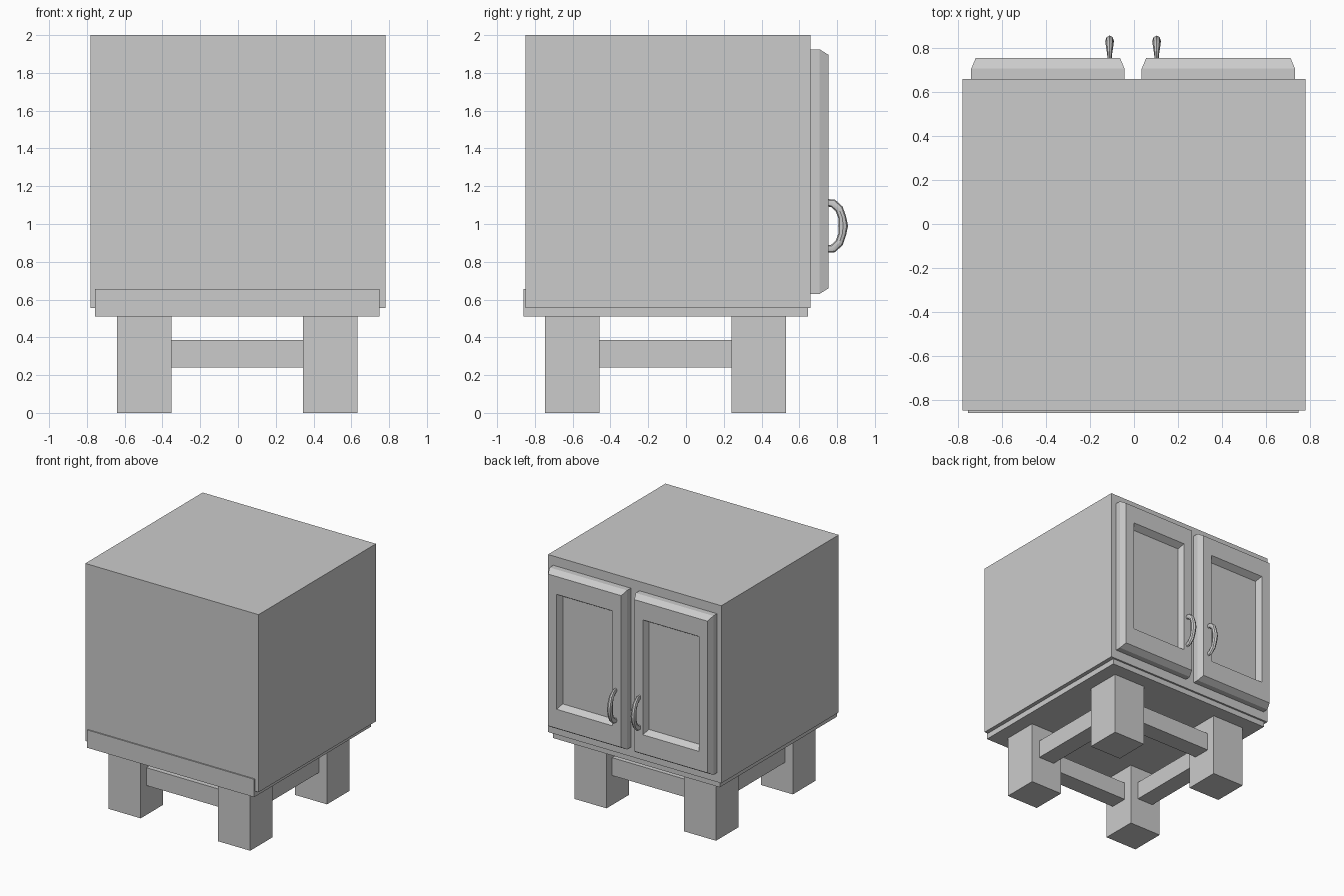
import bpy, bmesh, math
from mathutils import Vector

cube = bpy.data.objects.get("Cube")
if cube:
    bpy.data.objects.remove(cube, do_unlink=True)

grey = bpy.data.materials.new("plain grey")
grey.use_nodes = True
COLOUR = (0.6, 0.6, 0.6, 1)
grey.diffuse_color = COLOUR
grey.node_tree.nodes["Principled BSDF"].inputs["Base Color"].default_value = COLOUR

CX = -0.004  # shared centre line of the fittings


def finish(name, bm):
    bmesh.ops.recalc_face_normals(bm, faces=bm.faces)
    mesh = bpy.data.meshes.new(name)
    bm.to_mesh(mesh)
    bm.free()
    mesh.materials.append(grey)
    obj = bpy.data.objects.new(name, mesh)
    bpy.context.collection.objects.link(obj)
    return obj


def box(name, x, y, z):
    bm = bmesh.new()
    bmesh.ops.create_cube(bm, size=1)
    for v in bm.verts:
        for i, (lo, hi) in enumerate((x, y, z)):
            v.co[i] = lo if v.co[i] < 0 else hi
    return finish(name, bm)


def loft(bm, rings):
    """Skin a list of closed point rings and cap both ends."""
    loops = [[bm.verts.new(p) for p in ring] for ring in rings]
    n = len(loops[0])
    for a, b in zip(loops, loops[1:]):
        for i in range(n):
            j = (i + 1) % n
            bm.faces.new((a[i], a[j], b[j], b[i]))
    bm.faces.new(loops[0])
    bm.faces.new(loops[-1])


# Cabinet body and plinth
box("cabinet_body", (-0.78, 0.78), (-0.85, 0.66), (0.555, 2))
box("plinth", (CX - 0.752, CX + 0.752), (-0.86, 0.645), (0.51, 0.655))

# Legs and the rails joining them
LEG_X, LEG_Y, HALF, RAIL = 0.493, (-0.603, 0.385), 0.144, 0.072
RAIL_Z = (0.24, 0.385)
for side, s in (("left", 1), ("right", -1)):
    x = CX + s * LEG_X
    for end, y in zip(("front", "back"), LEG_Y):
        box(f"{end}_{side}_leg", (x - HALF, x + HALF), (y - HALF, y + HALF), (0, 0.515))
    box(f"{side}_rail", (x - RAIL, x + RAIL), (LEG_Y[0] + HALF, LEG_Y[1] - HALF), RAIL_Z)
for end, y in zip(("front", "back"), LEG_Y):
    box(f"{end}_rail", (CX - LEG_X + HALF, CX + LEG_X - HALF), (y - RAIL, y + RAIL), RAIL_Z)

# Doors: bevelled outer edge, flat frame, sloped recess with flat panel
DOOR_STEPS = (  # half width, bottom, top, depth
    (0.349, 0.63, 1.925, 0.66),
    (0.349, 0.63, 1.925, 0.707),
    (0.329, 0.66, 1.895, 0.755),
    (0.252, 0.815, 1.75, 0.755),
    (0.232, 0.845, 1.72, 0.705),
)


def door(name, x):
    bm = bmesh.new()
    loft(bm, [[(x - w, y, lo), (x + w, y, lo), (x + w, y, hi), (x - w, y, hi)]
              for w, lo, hi, y in DOOR_STEPS])
    finish(name, bm)


# Handles: a bow that swells towards its middle
BOW = (  # depth, height from the middle, half thickness, half width
    (0.75, 0.122, 0.02, 0.009),
    (0.778, 0.120, 0.022, 0.012),
    (0.811, 0.090, 0.022, 0.017),
    (0.827, 0.045, 0.021, 0.019),
    (0.832, 0.0, 0.026, 0.02),
)


def handle(name, x, mid=0.99, sides=8):
    path = list(BOW) + [(y, -h, t, w) for y, h, t, w in BOW[-2::-1]]
    rings = []
    for i, (y, h, t, w) in enumerate(path):
        a, b = path[max(i - 1, 0)], path[min(i + 1, len(path) - 1)]
        tangent = Vector((0, b[0] - a[0], b[1] - a[1])).normalized()
        across = Vector((0, -tangent.z, tangent.y))
        rings.append([Vector((x + w * math.cos(k * math.tau / sides), y, mid + h))
                      + across * t * math.sin(k * math.tau / sides)
                      for k in range(sides)])
    bm = bmesh.new()
    loft(bm, rings)
    obj = finish(name, bm)
    bpy.ops.object.select_all(action="DESELECT")
    bpy.context.view_layer.objects.active = obj
    obj.select_set(True)
    bpy.ops.object.shade_smooth_by_angle(angle=math.radians(30))


for side, s in (("left", 1), ("right", -1)):
    door(f"{side}_door", CX + s * 0.388)
    handle(f"{side}_door_handle", CX + s * 0.107)
